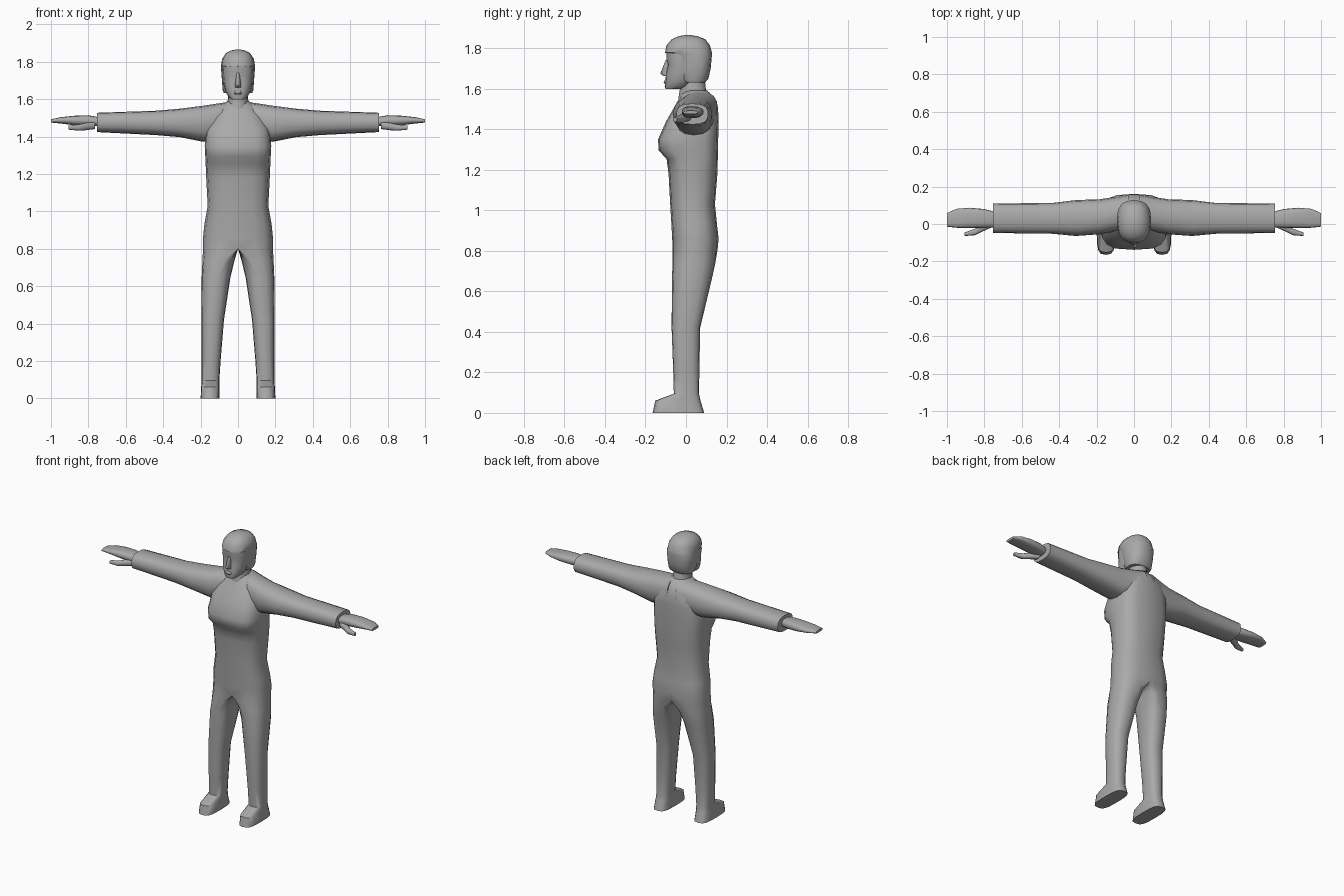
import bpy, bmesh, math

grey = bpy.data.materials.new("plain grey")
grey.diffuse_color = (0.4, 0.4, 0.4, 1)


def spow(v, n):
    return math.copysign(abs(v) ** n, v) if abs(v) > 1e-6 else 0.0


def ring(lo_u, mid_u, hi_u, lo_v, hi_v, n=0.8, segs=16):
    """Rounded-box outline: starts at low v, passes through high u."""
    pts = []
    mv, hv = (lo_v + hi_v) / 2, (hi_v - lo_v) / 2
    for i in range(segs):
        t = 2 * math.pi * i / segs
        s, c = spow(math.sin(t), n), spow(math.cos(t), n)
        pts.append((mid_u + s * ((hi_u - mid_u) if s > 0 else (mid_u - lo_u)), mv - hv * c))
    return pts


def skin(bm, rings, closed=True, cap_start=True, cap_end=True):
    rows = [[v if isinstance(v, bmesh.types.BMVert) else bm.verts.new(v) for v in r] for r in rings]
    for a, b in zip(rows, rows[1:]):
        k = len(a)
        for i in range(k if closed else k - 1):
            j = (i + 1) % k
            bm.faces.new((a[i], a[j], b[j], b[i]))
    if cap_start:
        bm.faces.new(rows[0][::-1])
    if cap_end:
        bm.faces.new(rows[-1])
    return rows


def finish(bm, name, angle=45):
    bmesh.ops.recalc_face_normals(bm, faces=bm.faces)
    me = bpy.data.meshes.new(name)
    bm.to_mesh(me)
    bm.free()
    ob = bpy.data.objects.new(name, me)
    bpy.context.collection.objects.link(ob)
    me.materials.append(grey)
    mod = ob.modifiers.new("mirror", 'MIRROR')
    mod.use_mirror_merge = True
    mod.merge_threshold = 0.0005
    bpy.ops.object.select_all(action='DESELECT')
    ob.select_set(True)
    bpy.context.view_layer.objects.active = ob
    bpy.ops.object.shade_smooth()
    # sharp edges by angle on the mesh itself
    me.set_sharp_from_angle(angle=math.radians(angle))
    return ob


def half_column(name, rows, angle=45):
    """Upright mirrored part; rows are z, half width, front y, back y, squareness."""
    bm = bmesh.new()
    skin(bm, [[(x, y, z) for x, y in ring(0, 0, w, f, b, n)[:9]] for z, w, f, b, n in rows],
         closed=False)
    finish(bm, name, angle)


def limb(name, rows, angle=45):
    """Sideways mirrored part; rows are x, y low, y high, z low, z high, squareness."""
    bm = bmesh.new()
    skin(bm, [[(x, y, z) for y, z in ring(y0, (y0 + y1) / 2, y1, z0, z1, n)]
              for x, y0, y1, z0, z1, n in rows])
    finish(bm, name, angle)


# Torso and legs as one mirrored skin, split at the crotch
bm = bmesh.new()
legs = [  # z, inner x, middle x, outer x, front y, back y, squareness
    (0.80, 0.0, 0.0, 0.187, -0.067, 0.155, 0.75),
    (0.74, 0.018, 0.07, 0.190, -0.067, 0.145, 0.8),
    (0.65, 0.040, 0.11, 0.194, -0.069, 0.125, 0.8),
    (0.42, 0.075, 0.135, 0.196, -0.071, 0.070, 0.8),
    (0.20, 0.093, 0.145, 0.195, -0.063, 0.066, 0.8),
    (0.095, 0.10, 0.149, 0.194, -0.060, 0.064, 0.75),
    (0.06, 0.10, 0.150, 0.197, -0.152, 0.072, 0.6),
    (0.0, 0.10, 0.150, 0.200, -0.165, 0.090, 0.6),
]
leg_rows = skin(bm, [[(x, y, z) for x, y in ring(xi, xm, xo, f, b, n)]
                     for z, xi, xm, xo, f, b, n in legs], cap_start=False)
torso = [  # z, half width, front y, back y, squareness
    (0.86, 0.187, -0.068, 0.161, 0.75),
    (0.93, 0.180, -0.072, 0.153, 0.75),
    (1.03, 0.162, -0.078, 0.143, 0.75),
    (1.18, 0.170, -0.086, 0.155, 0.72),
    (1.255, 0.173, -0.096, 0.157, 0.65),
    (1.295, 0.175, -0.135, 0.158, 0.6),
    (1.35, 0.178, -0.138, 0.159, 0.6),
    (1.44, 0.172, -0.098, 0.161, 0.65),
    (1.51, 0.140, -0.058, 0.158, 0.7),
    (1.56, 0.095, -0.030, 0.135, 0.75),
    (1.592, 0.055, -0.015, 0.105, 0.9),
]
skin(bm, [leg_rows[0][:9]] + [[(x, y, z) for x, y in ring(0, 0, w, f, b, n)[:9]]
                             for z, w, f, b, n in torso], closed=False, cap_start=False)
finish(bm, "body", 50)

# Sleeved arms with flat cuffs
limb("arm", [
    (0.03, -0.02, 0.158, 1.40, 1.588, 0.8),
    (0.10, -0.04, 0.145, 1.385, 1.578, 0.8),
    (0.185, -0.055, 0.132, 1.372, 1.565, 0.8),
    (0.31, -0.064, 0.128, 1.397, 1.549, 0.8),
    (0.44, -0.052, 0.112, 1.408, 1.538, 0.8),
    (0.755, -0.048, 0.110, 1.424, 1.527, 0.75)])

# Mitten hands and thumbs
limb("hand", [
    (0.74, -0.018, 0.064, 1.457, 1.503, 0.8),
    (0.80, -0.020, 0.080, 1.455, 1.514, 0.75),
    (0.88, -0.021, 0.087, 1.461, 1.511, 0.75),
    (0.95, -0.020, 0.081, 1.470, 1.503, 0.75),
    (1.00, -0.014, 0.058, 1.475, 1.492, 0.75)])
limb("thumb", [
    (0.765, -0.020, 0.025, 1.440, 1.480, 0.8),
    (0.82, -0.045, 0.000, 1.433, 1.472, 0.8),
    (0.85, -0.060, -0.025, 1.431, 1.465, 0.8),
    (0.905, -0.064, -0.045, 1.437, 1.458, 0.8)])

# Neck
half_column("neck", [
    (1.55, 0.062, -0.038, 0.115, 1),
    (1.60, 0.054, -0.030, 0.098, 1),
    (1.67, 0.052, -0.030, 0.090, 1)])

# Face: jaw, cheeks, recessed eyes and brow
half_column("face", [
    (1.598, 0.034, -0.100, -0.035, 0.8),
    (1.612, 0.050, -0.105, 0.020, 0.85),
    (1.64, 0.067, -0.101, 0.050, 0.85),
    (1.68, 0.076, -0.099, 0.060, 0.85),
    (1.72, 0.080, -0.090, 0.060, 0.8),
    (1.745, 0.082, -0.097, 0.060, 0.8),
    (1.80, 0.080, -0.096, 0.060, 0.85)])

# Nose and lips
half_column("nose", [
    (1.742, 0.007, -0.100, -0.07, 0.9),
    (1.675, 0.017, -0.127, -0.07, 1.1),
    (1.662, 0.017, -0.108, -0.07, 1.1)], 60)
half_column("lips", [
    (1.622, 0.014, -0.104, -0.08, 0.9),
    (1.632, 0.022, -0.110, -0.08, 0.9),
    (1.646, 0.014, -0.104, -0.08, 0.9)])

# Hair cap framing the face
half_column("hair", [
    (1.632, 0.076, -0.020, 0.095, 0.8),
    (1.648, 0.082, -0.035, 0.110, 0.8),
    (1.70, 0.086, -0.052, 0.122, 0.8),
    (1.768, 0.091, -0.068, 0.128, 0.8),
    (1.778, 0.091, -0.104, 0.128, 0.85),
    (1.815, 0.085, -0.096, 0.118, 0.85),
    (1.845, 0.066, -0.070, 0.095, 0.85),
    (1.860, 0.038, -0.035, 0.055, 0.9),
    (1.866, 0.010, -0.005, 0.015, 1)])
